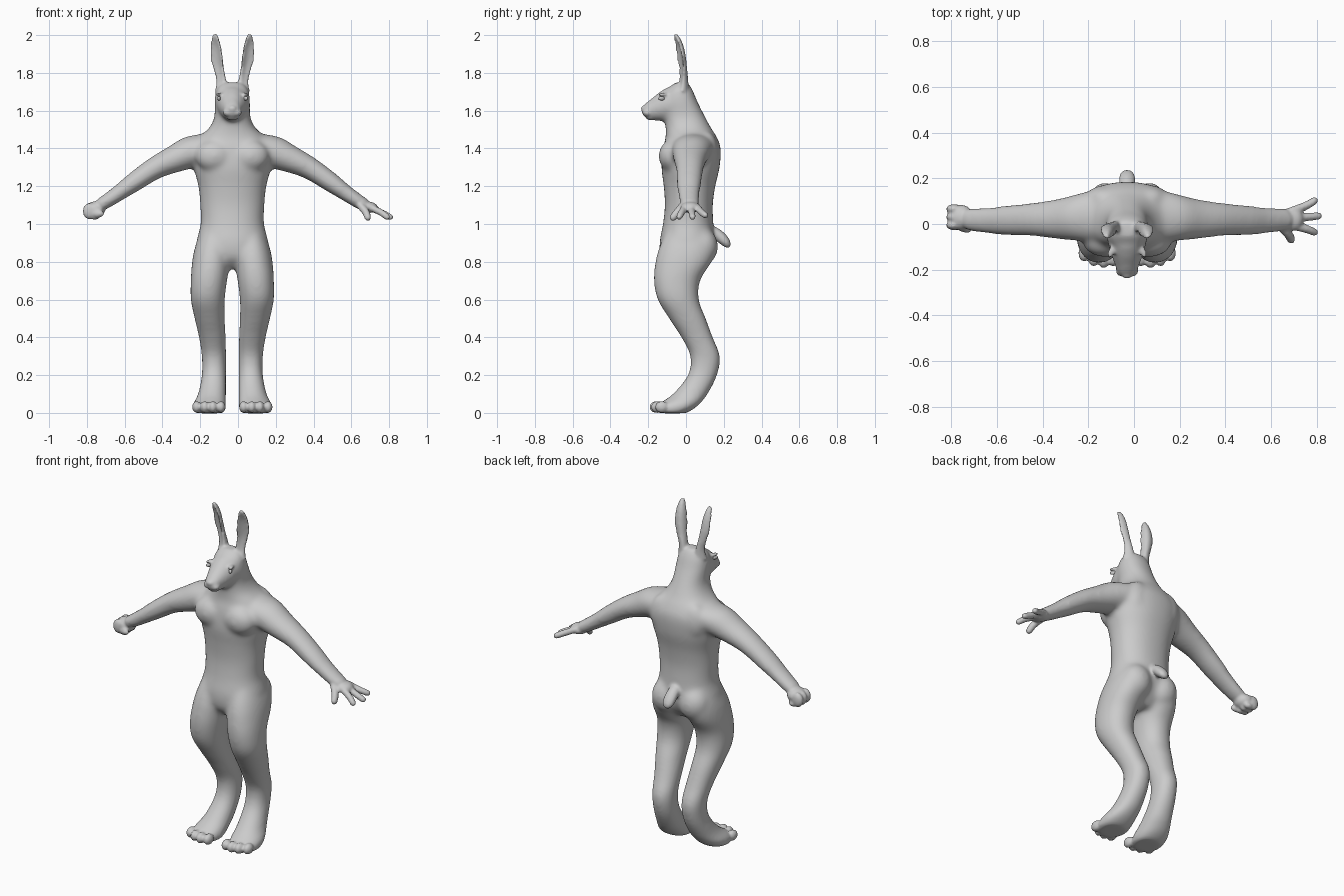
import bpy, bmesh, math
from mathutils import Vector, Matrix

CX = -0.03   # body's plane of symmetry
X, Y, Z = Vector((1, 0, 0)), Vector((0, 1, 0)), Vector((0, 0, 1))


def spline(keys, steps=5):
    """Catmull-Rom through tuples of numbers."""
    out = []
    for i in range(len(keys) - 1):
        p = [keys[max(0, min(len(keys) - 1, i + k))] for k in (-1, 0, 1, 2)]
        for s in range(steps):
            t = s / steps
            out.append([0.5 * (2 * b + (c - a) * t + (2 * a - 5 * b + 4 * c - d) * t * t
                               + (3 * b - a - 3 * c + d) * t ** 3) for a, b, c, d in zip(*p)])
    out.append(list(keys[-1]))
    return out


def finish(bm, name):
    bmesh.ops.recalc_face_normals(bm, faces=bm.faces[:])
    me = bpy.data.meshes.new(name)
    bm.to_mesh(me)
    bm.free()
    ob = bpy.data.objects.new(name, me)
    bpy.context.collection.objects.link(ob)
    return ob


def loft(name, keys, u, v, side=1, power=2.0, cup=0.0, n=36):
    """Skin through rings (x, y, z, half size on u, half size on v)."""
    bm = bmesh.new()
    rings = []
    for x, y, z, a, b in spline(keys):
        ring = []
        for k in range(n):
            t = 2 * math.pi * k / n
            c, s = math.cos(t), math.sin(t)
            c = math.copysign(abs(c) ** (2 / power), c)
            s = math.copysign(abs(s) ** (2 / power), s)
            p = Vector((x, y, z)) + u * a * c + v * (b * s - cup * a * c * c)
            ring.append(bm.verts.new((CX + side * p.x, p.y, p.z)))
        rings.append(ring)
    for r, q in zip(rings, rings[1:]):
        for k in range(n):
            bm.faces.new((r[k], r[(k + 1) % n], q[(k + 1) % n], q[k]))
    bm.faces.new(rings[0])
    bm.faces.new(rings[-1])
    return finish(bm, name)


def blob(name, c, r, side=1, tilt=0.0):
    """Ellipsoid, tilted about z."""
    bm = bmesh.new()
    bmesh.ops.create_uvsphere(bm, u_segments=24, v_segments=14, radius=1)
    m = Matrix.Rotation(tilt * side, 4, 'Z') @ Matrix.Diagonal((*r, 1))
    bmesh.ops.transform(bm, matrix=Matrix.Translation((CX + side * c[0], c[1], c[2])) @ m, verts=bm.verts[:])
    return finish(bm, name)


def finger(name, pts, r, side=1):
    """Round-ended chain along points."""
    a, b = Vector(pts[0]), Vector(pts[-1])
    d = (b - a).normalized()
    u = d.cross(Z).normalized()
    keys = [(*p, r, r) for p in pts[:-1]]
    keys += [(*(b - d * r * 0.7), r * 0.9, r * 0.9), (*b, r * 0.35, r * 0.35)]
    return loft(name, keys, u, u.cross(d), side, n=16)


def fuse(parts, name, voxel, iterations):
    """Melt overlapping parts into one smooth skin."""
    bpy.ops.object.select_all(action='DESELECT')
    for o in parts:
        o.select_set(True)
    ob = parts[0]
    bpy.context.view_layer.objects.active = ob
    bpy.ops.object.join()
    ob.name = name
    rm = ob.modifiers.new("melt", 'REMESH')
    rm.mode, rm.voxel_size = 'VOXEL', voxel
    sm = ob.modifiers.new("relax", 'SMOOTH')
    sm.factor, sm.iterations = 0.5, iterations
    for m in (rm.name, sm.name):
        bpy.ops.object.modifier_apply(modifier=m)
    ob.data.shade_smooth()
    return ob


# torso and neck: z, half width, front, back
torso = [(0.765, 0.10, -0.08, 0.07), (0.82, 0.17, -0.13, 0.12), (0.9, 0.19, -0.14, 0.15),
         (1.0, 0.168, -0.122, 0.145), (1.1, 0.17, -0.112, 0.142), (1.2, 0.18, -0.118, 0.155),
         (1.3, 0.205, -0.13, 0.178), (1.4, 0.215, -0.122, 0.184), (1.46, 0.175, -0.108, 0.163),
         (1.51, 0.122, -0.108, 0.132), (1.57, 0.095, -0.115, 0.1), (1.65, 0.094, -0.12, 0.06),
         (1.71, 0.085, -0.10, 0.035), (1.75, 0.055, -0.055, 0.01)]
core = [loft("torso", [(0, (f + b) / 2, z, w, (b - f) / 2) for z, w, f, b in torso], X, Y, power=2.2)]

# legs: z, inner, outer, front, back
leg = [(0.97, 0.01, 0.165, -0.10, 0.13), (0.88, 0.01, 0.197, -0.14, 0.155), (0.8, 0.012, 0.213, -0.162, 0.135),
       (0.7, 0.028, 0.22, -0.17, 0.075), (0.6, 0.04, 0.22, -0.15, 0.068), (0.5, 0.04, 0.2, -0.09, 0.105),
       (0.4, 0.035, 0.177, -0.025, 0.142), (0.3, 0.033, 0.162, 0.022, 0.18), (0.2, 0.033, 0.162, 0.01, 0.165),
       (0.1, 0.033, 0.182, -0.07, 0.115), (0.05, 0.033, 0.208, -0.14, 0.075), (0.02, 0.035, 0.212, -0.16, 0.04),
       (-0.002, 0.045, 0.2, -0.15, 0.0)]
# arms: centre, half depth, half thickness
arm = [(0.08, 0.04, 1.41, 0.125, 0.085), (0.2, 0.03, 1.385, 0.105, 0.09), (0.3, 0.022, 1.345, 0.088, 0.075),
       (0.41, 0.02, 1.295, 0.073, 0.06), (0.52, 0.016, 1.222, 0.066, 0.052), (0.6, 0.015, 1.165, 0.058, 0.043),
       (0.67, 0.018, 1.118, 0.052, 0.038), (0.71, 0.02, 1.095, 0.048, 0.034)]
arm_up = Vector((0.547, 0, 0.837))
for s in (1, -1):
    core.append(loft("leg", [((i + o) / 2, (f + b) / 2, z, (o - i) / 2, (b - f) / 2)
                             for z, i, o, f, b in leg], X, Y, s, 2.15))
    core.append(loft("arm", arm, Y, arm_up, s))
    core.append(blob("chest_muscle", (0.095, -0.075, 1.36), (0.1, 0.07, 0.085), s))
    core.append(blob("buttock", (0.09, 0.085, 0.88), (0.09, 0.085, 0.1), s))
    core.append(blob("shoulder_blade", (0.1, 0.11, 1.38), (0.08, 0.06, 0.11), s))

# snout, running forward
snout = [(0, -0.02, 1.65, 0.088, 0.088), (0, -0.09, 1.637, 0.083, 0.09), (0, -0.14, 1.622, 0.068, 0.077),
         (0, -0.185, 1.606, 0.052, 0.057), (0, -0.215, 1.6, 0.043, 0.04), (0, -0.236, 1.6, 0.02, 0.018)]
core.append(loft("snout", snout, X, Z))
body = fuse(core, "body", 0.011, 14)

# small features
bits = [body]
tail = [(0, 0.12, 0.97, 0.032, 0.03), (0, 0.165, 0.945, 0.034, 0.03), (0, 0.2, 0.915, 0.035, 0.028),
        (0, 0.222, 0.892, 0.027, 0.02), (0, 0.232, 0.88, 0.01, 0.008)]
bits.append(loft("tail", tail, X, Vector((0, 0.6, 0.8))))
bits.append(blob("nose", (0, -0.226, 1.612), (0.02, 0.014, 0.014)))
bits.append(blob("chin", (0, -0.185, 1.563), (0.032, 0.028, 0.014)))
ear = [(0.05, -0.012, 1.70, 0.036, 0.03), (0.054, -0.008, 1.76, 0.027, 0.021), (0.066, -0.008, 1.82, 0.031, 0.014),
       (0.076, -0.014, 1.88, 0.036, 0.013), (0.082, -0.026, 1.94, 0.031, 0.013), (0.088, -0.044, 1.985, 0.02, 0.013),
       (0.09, -0.056, 2.008, 0.008, 0.008)]
turn = Matrix.Rotation(math.radians(25), 3, 'Z')
for s in (1, -1):
    bits.append(loft("ear", ear, turn @ X, turn @ Y, s, cup=0.55))
    bits.append(blob("cheek", (0.022, -0.203, 1.59), (0.028, 0.027, 0.022), s))
    bits.append(blob("brow", (0.066, -0.118, 1.685), (0.016, 0.032, 0.01), s, 0.5))
    for k in range(4):
        y = (-0.15, -0.158, -0.15, -0.128)[k]
        bits.append(blob("toe", (0.06 + 0.043 * k, y, 0.031), (0.024, 0.036, 0.031), s))

# open hand on the +x side
bits.append(blob("palm", (0.72, 0.022, 1.088), (0.05, 0.052, 0.03)))
for y0, tip in ((0.055, (0.832, 0.108, 1.04)), (0.025, (0.85, 0.036, 1.03)), (-0.005, (0.832, -0.04, 1.03))):
    mid = (0.785, y0 * 0.5 + tip[1] * 0.5, 1.062)
    bits.append(finger("finger", [(0.715, y0, 1.095), mid, tip], 0.018))
bits.append(finger("thumb", [(0.675, -0.015, 1.1), (0.705, -0.045, 1.065), (0.725, -0.078, 1.022)], 0.02))

# closed fist on the -x side
bits.append(blob("fist", (0.725, 0.028, 1.078), (0.053, 0.056, 0.042), -1))
for k in range(3):
    bits.append(blob("curled_finger", (0.757, -0.006 + 0.036 * k, 1.068), (0.035, 0.021, 0.043), -1))
    bits.append(blob("fingertip", (0.728, -0.002 + 0.034 * k, 1.04), (0.028, 0.018, 0.018), -1))
bits.append(blob("thumb", (0.715, -0.018, 1.055), (0.038, 0.018, 0.022), -1, 0.3))
body = fuse(bits, "rabbit_body", 0.0075, 4)

# eyes
for s in (1, -1):
    eye = blob("eye", (0.07, -0.128, 1.665), (0.009, 0.02, 0.011), s, 0.5)
    eye.data.shade_smooth()
